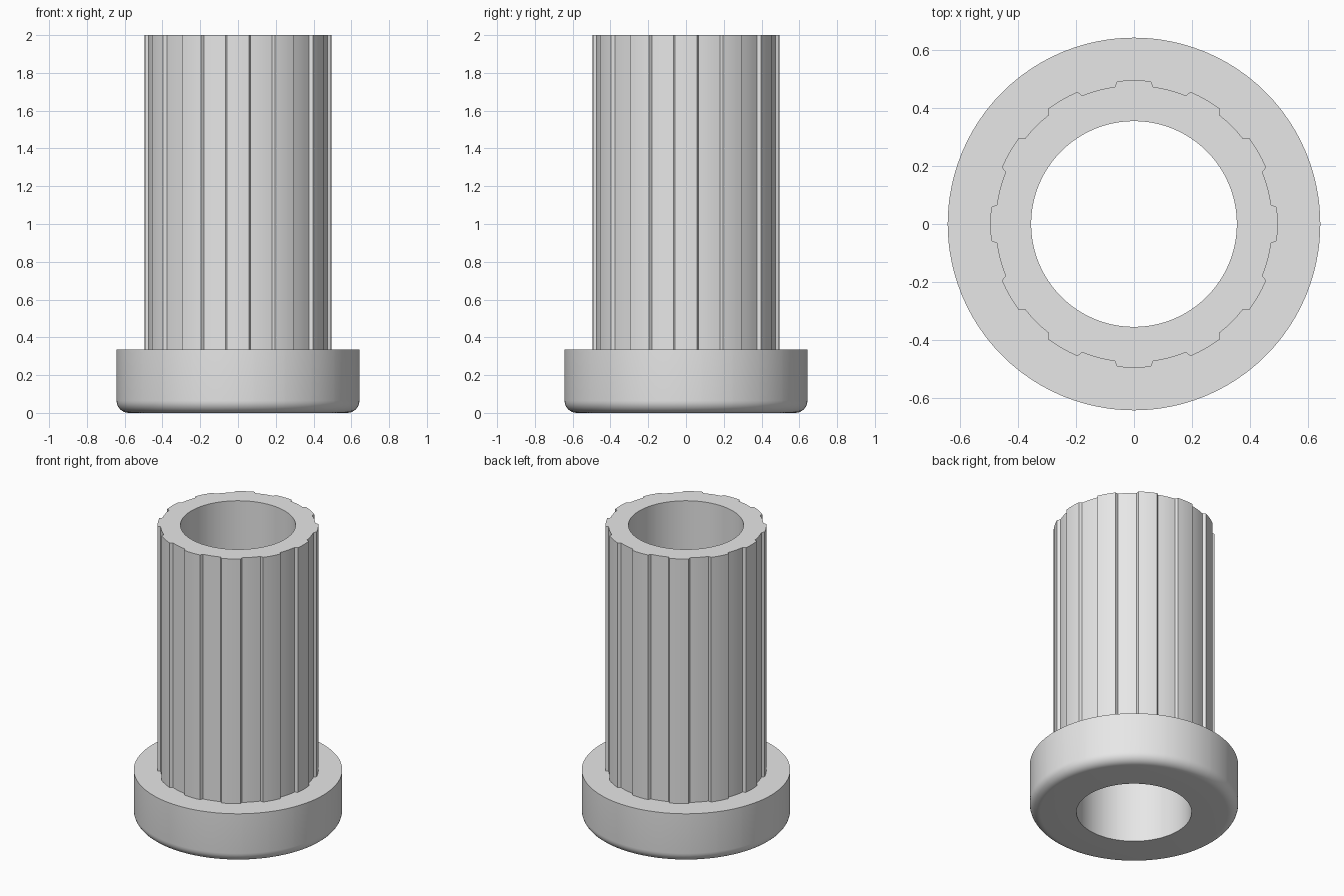
import bpy, bmesh, math

if "Cube" in bpy.data.objects:
    bpy.data.objects.remove(bpy.data.objects["Cube"])

BORE, FLANGE, ROOT, CREST = 0.355, 0.643, 0.478, 0.496
FLANGE_TOP, HEIGHT, FILLET = 0.335, 2.0, 0.065
TEETH = 12

# Angles and spline radii around the sleeve: (degrees from tooth centre, radius)
tooth = [(-8, ROOT), (-6.8, CREST), (-3.4, CREST), (0, CREST), (3.4, CREST),
         (6.8, CREST), (8, ROOT), (11.5, ROOT), (15, ROOT), (18.5, ROOT)]
around = [(math.radians(a + 360 / TEETH * i), r) for i in range(TEETH) for a, r in tooth]

# Closed cross-section (radius, z); None means the splined radius
section = [(BORE, 0.0)]
for i in range(9):
    a = math.pi / 2 * i / 8
    section.append((FLANGE - FILLET + FILLET * math.sin(a), FILLET - FILLET * math.cos(a)))
section += [(FLANGE, FLANGE_TOP), (None, FLANGE_TOP), (None, HEIGHT), (BORE, HEIGHT)]

# Sweep the cross-section around the axis
bm = bmesh.new()
rings = [[bm.verts.new(((r or s) * math.cos(a), (r or s) * math.sin(a), z)) for a, s in around]
         for r, z in section]
n = len(around)
for k, low in enumerate(rings):
    high = rings[(k + 1) % len(rings)]
    for i in range(n):
        j = (i + 1) % n
        bm.faces.new((low[i], low[j], high[j], high[i]))
bmesh.ops.recalc_face_normals(bm, faces=bm.faces)

mesh = bpy.data.meshes.new("splined_flanged_sleeve")
bm.to_mesh(mesh)
bm.free()
sleeve = bpy.data.objects.new("splined_flanged_sleeve", mesh)
bpy.context.collection.objects.link(sleeve)

# Plain grey finish
grey = bpy.data.materials.new("light_grey")
grey.diffuse_color = (0.8, 0.8, 0.8, 1)
grey.use_nodes = True
grey.node_tree.nodes["Principled BSDF"].inputs["Base Color"].default_value = grey.diffuse_color
mesh.materials.append(grey)

# Smooth round walls, crisp spline and rim edges
bpy.context.view_layer.objects.active = sleeve
sleeve.select_set(True)
bpy.ops.object.shade_smooth_by_angle(angle=math.radians(30))
